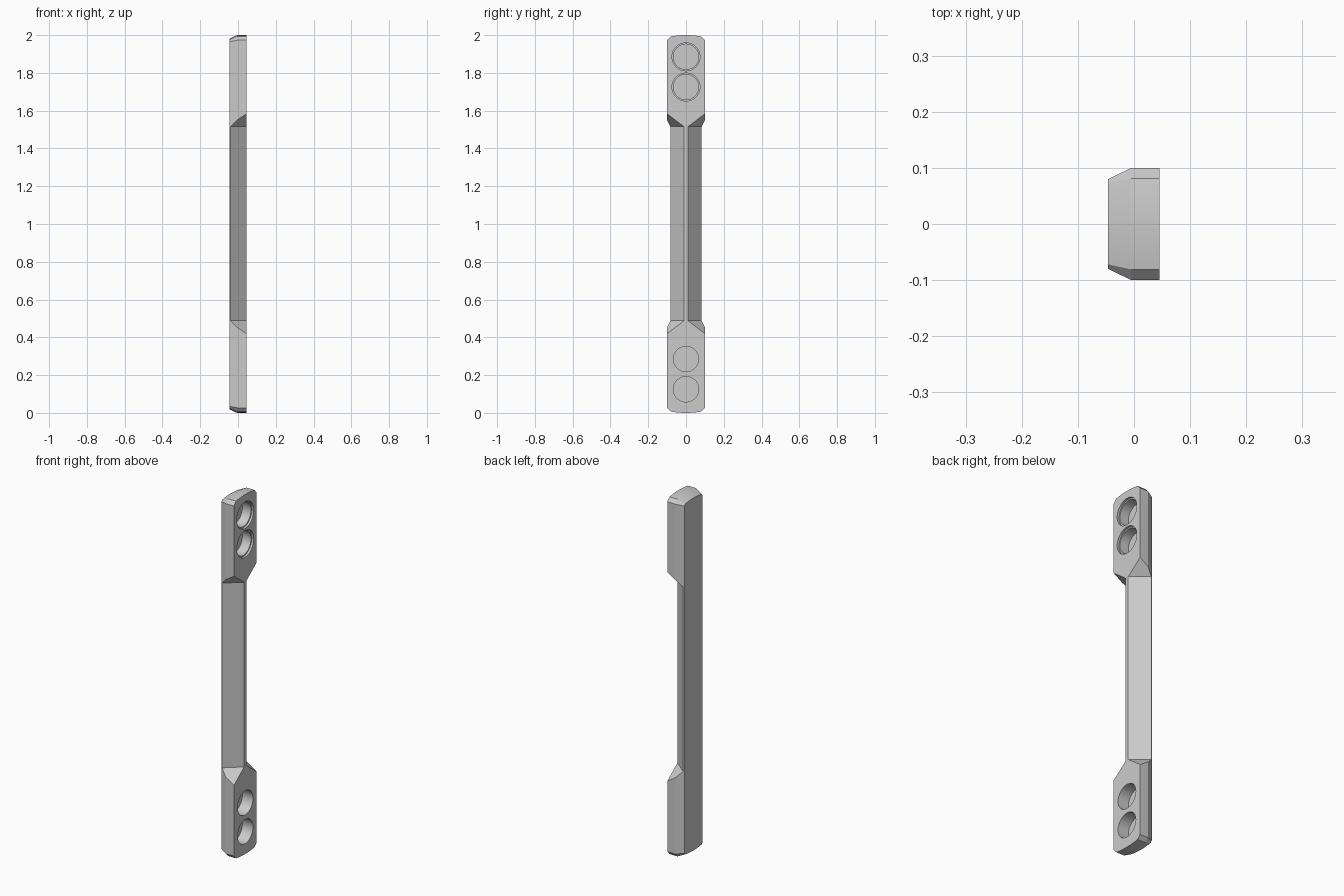
import bpy, bmesh, math
from mathutils import Vector, Matrix

cube = bpy.data.objects.get("Cube")
if cube:
    bpy.data.objects.remove(cube, do_unlink=True)

grey = bpy.data.materials.new("plain grey")
grey.use_nodes = True
colour = (0.6, 0.6, 0.6, 1)
grey.diffuse_color = colour
grey.node_tree.nodes["Principled BSDF"].inputs["Base Color"].default_value = colour


def make_object(name, bm):
    bmesh.ops.recalc_face_normals(bm, faces=bm.faces)
    mesh = bpy.data.meshes.new(name)
    bm.to_mesh(mesh)
    bm.free()
    mesh.materials.append(grey)
    obj = bpy.data.objects.new(name, mesh)
    bpy.context.collection.objects.link(obj)
    return obj


def loft(name, rings):
    """Closed solid through rings of equal point count."""
    bm = bmesh.new()
    loops = [[bm.verts.new(p) for p in ring] for ring in rings]
    n = len(loops[0])
    for a, b in zip(loops, loops[1:]):
        for i in range(n):
            j = (i + 1) % n
            bm.faces.new((a[i], a[j], b[j], b[i]))
    bm.faces.new(loops[0])
    bm.faces.new(loops[-1])
    return make_object(name, bm)


def outline(x, half, corner, top, drop, arch):
    """Long bar outline with clipped corners and gently arched ends."""
    steps = 10
    end = [(half, top - drop)]
    for i in range(steps + 1):
        t = 1 - 2 * i / steps
        end.append((corner * t, top - arch * t * t))
    end.append((-half, top - drop))
    lower = [(-y, 2 - z) for y, z in end]
    return [Vector((x, y, z)) for y, z in end + lower]


def cut(target, cutter):
    mod = target.modifiers.new("cut", 'BOOLEAN')
    mod.operation = 'DIFFERENCE'
    mod.solver = 'EXACT'
    mod.object = cutter
    cutter.hide_render = True
    bpy.context.view_layer.objects.active = target
    bpy.ops.object.modifier_apply(modifier=mod.name)
    bpy.data.objects.remove(cutter, do_unlink=True)


# Bar: straight sides, tapering towards the back plate face
bar = loft("handle_bar", [
    outline(0.045, 0.1, 0.081, 2.0, 0.027, 0.007),
    outline(-0.005, 0.1, 0.081, 2.0, 0.027, 0.007),
    outline(-0.046, 0.08, 0.072, 1.98, 0.015, 0.006),
])

# Grip: sloping cuts on both sides with 45 degree ends
for side in (1, -1):
    ridge = Vector((0.045, side * 0.01, 0))
    edge = Vector((-0.04, side * 0.083, 0))
    along = (ridge - edge).normalized()
    out = Vector((-along.y, along.x, 0)) * side
    mid = (ridge + edge) / 2
    rings = []
    for reach in (-0.15, 0.15):
        base = mid + along * reach
        rings.append([base + out * d + Vector((0, 0, z)) for d, z in
                      ((0, 0.488), (0, 1.515), (0.15, 1.665), (0.15, 0.338))])
    cut(bar, loft("grip_cutter", rings))


def drill(z, radius, depth):
    bm = bmesh.new()
    place = Matrix.Translation((0.045, 0, z)) @ Matrix.Rotation(math.pi / 2, 4, 'Y')
    bmesh.ops.create_cone(bm, cap_ends=True, segments=48, radius1=radius,
                          radius2=radius, depth=2 * depth, matrix=place)
    cut(bar, make_object("hole_cutter", bm))


# Blind holes: plain at the bottom, stepped rims at the top
for z in (0.125, 0.285, 1.725, 1.885):
    drill(z, 0.067, 0.065)
    if z > 1:
        drill(z, 0.074, 0.012)

bpy.ops.object.select_all(action='DESELECT')
bar.select_set(True)
bpy.context.view_layer.objects.active = bar
bpy.ops.object.shade_smooth_by_angle(angle=math.radians(20))
